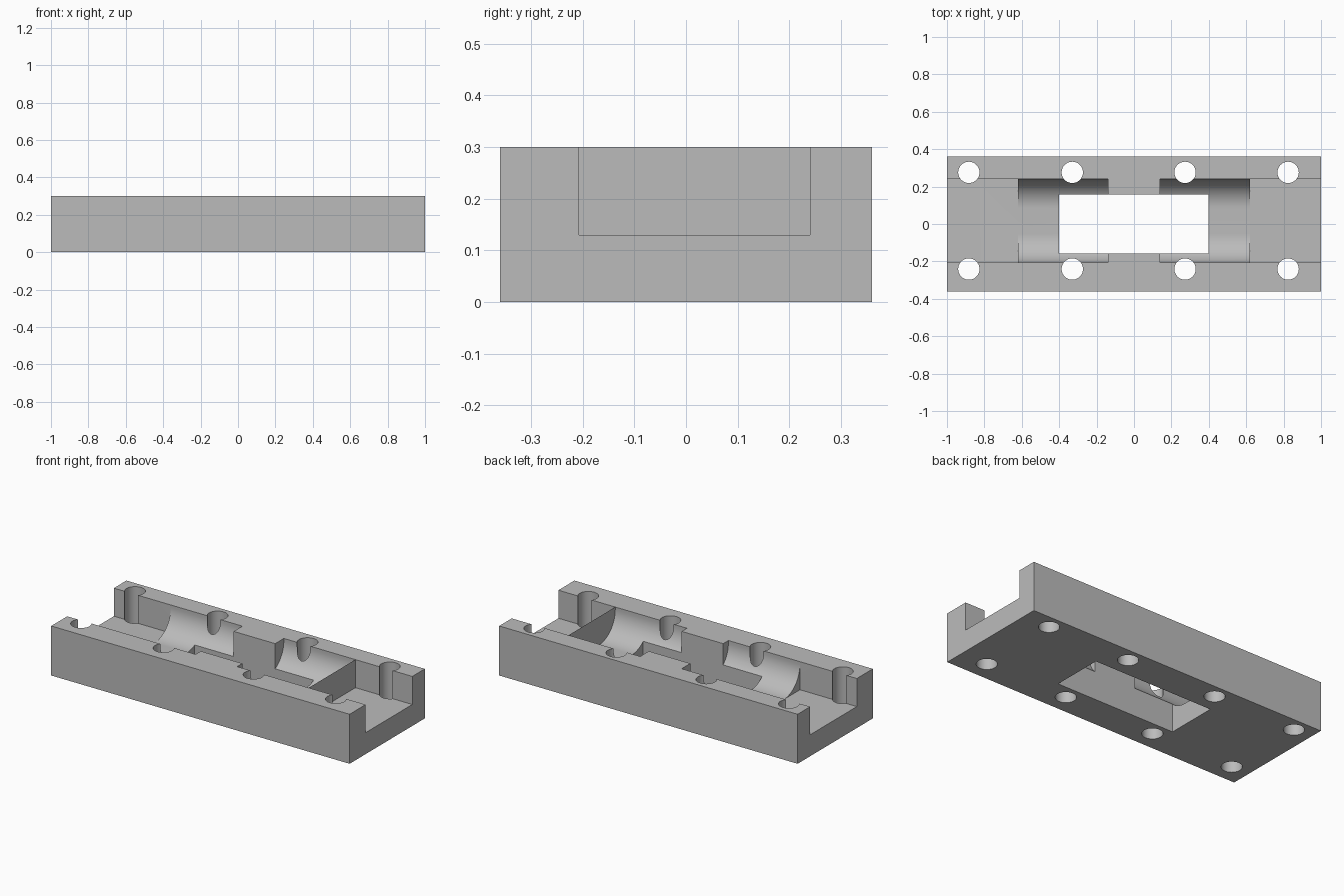
import bpy, bmesh, math

cube = bpy.data.objects.get("Cube")
if cube:
    bpy.data.objects.remove(cube, do_unlink=True)

# Main dimensions
HALF_Y, TOP, FLOOR = 0.36, 0.30, 0.13
WALL_FRONT, WALL_BACK = -0.207, 0.24
CRADLE_IN, CRADLE_OUT = 0.139, 0.619
OVER = 0.1   # how far cutters reach past the block

grey = bpy.data.materials.new("plain_grey")
grey.use_nodes = True
colour = (0.5, 0.5, 0.5, 1)
grey.diffuse_color = colour
grey.node_tree.nodes["Principled BSDF"].inputs["Base Color"].default_value = colour


def prism(name, points, direction, length):
    """Extrude a closed outline of 3D points into a solid."""
    bm = bmesh.new()
    face = bm.faces.new([bm.verts.new(p) for p in points])
    ext = bmesh.ops.extrude_face_region(bm, geom=[face])
    verts = [g for g in ext["geom"] if isinstance(g, bmesh.types.BMVert)]
    bmesh.ops.translate(bm, verts=verts, vec=[d * length for d in direction])
    bmesh.ops.recalc_face_normals(bm, faces=bm.faces)
    mesh = bpy.data.meshes.new(name)
    bm.to_mesh(mesh)
    bm.free()
    mesh.materials.append(grey)
    obj = bpy.data.objects.new(name, mesh)
    bpy.context.collection.objects.link(obj)
    return obj


def along_x(name, section, x0, x1):
    return prism(name, [(x0, y, z) for y, z in section], (1, 0, 0), x1 - x0)


def box_section(y0, y1, z0, z1):
    return [(y0, z0), (y1, z0), (y1, z1), (y0, z1)]


def arc(cy, cz, r, start, steps=24):
    angles = [start + math.pi / 2 * i / steps for i in range(steps + 1)]
    return [(cy + r * math.cos(a), cz + r * math.sin(a)) for a in angles]


# Solid block
block = along_x("base_block", box_section(-HALF_Y, HALF_Y, 0, TOP), -1, 1)
cutters = []

# Square channels at both ends and round-bottomed cradles further in
R = 0.155
channel = box_section(WALL_FRONT, WALL_BACK, FLOOR, TOP + OVER)
cradle = (arc(WALL_FRONT + R, FLOOR + R, R, math.pi)
          + arc(WALL_BACK - R, FLOOR + R, R, -math.pi / 2)
          + [(WALL_BACK, TOP + OVER), (WALL_FRONT, TOP + OVER)])
for side in (-1, 1):
    for name, section, a, b in (("channel_cutter", channel, CRADLE_OUT, 1 + OVER),
                                ("cradle_cutter", cradle, CRADLE_IN, CRADLE_OUT)):
        x0, x1 = sorted((side * a, side * b))
        cutters.append(along_x(name, section, x0, x1))

# Rectangular window through the middle
cutters.append(along_x("window_cutter",
                       box_section(-0.157, 0.157, -OVER, TOP + OVER), -0.4, 0.397))

# Two rows of screw holes
SIDES, RADIUS = 48, 0.057
for y in (-0.241, 0.276):
    for x in (-0.883, -0.33, 0.273, 0.824):
        ring = [(x + RADIUS * math.cos(math.tau * i / SIDES),
                 y + RADIUS * math.sin(math.tau * i / SIDES), -OVER)
                for i in range(SIDES)]
        cutters.append(prism("hole_cutter", ring, (0, 0, 1), TOP + 2 * OVER))

# Cut everything out of the block
bpy.ops.object.select_all(action="DESELECT")
block.select_set(True)
bpy.context.view_layer.objects.active = block
for cutter in cutters:
    cutter.hide_render = True
    mod = block.modifiers.new("cut", "BOOLEAN")
    mod.operation = "DIFFERENCE"
    mod.solver = "EXACT"
    mod.object = cutter
    bpy.ops.object.modifier_apply(modifier=mod.name)
    bpy.data.objects.remove(cutter, do_unlink=True)

bpy.ops.object.shade_smooth_by_angle(angle=math.radians(30))
